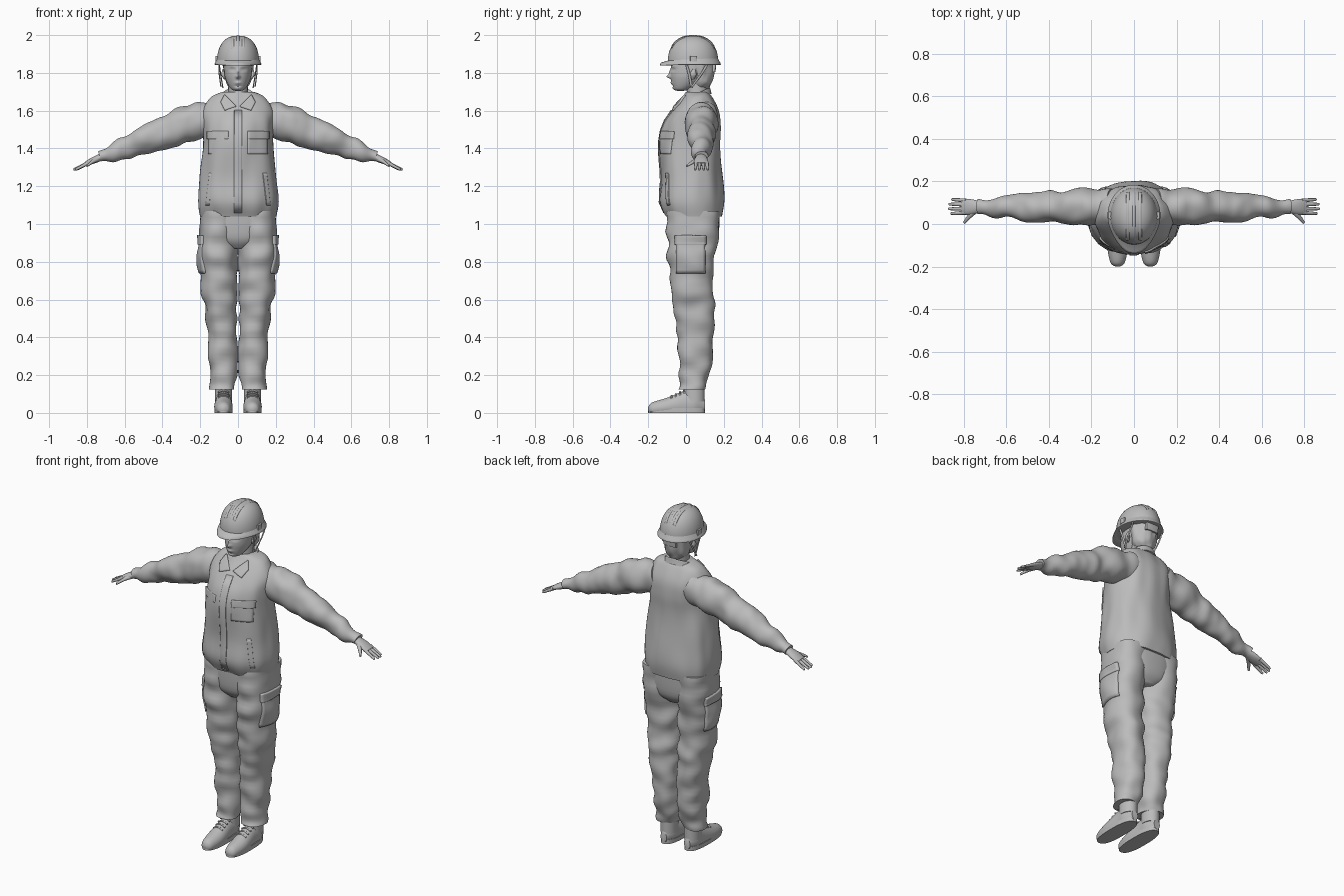
import bpy, bmesh, math
from mathutils import Vector, noise
from mathutils.bvhtree import BVHTree

if "Cube" in bpy.data.objects:
    bpy.data.objects.remove(bpy.data.objects["Cube"], do_unlink=True)

X, Y, Z = Vector((1, 0, 0)), Vector((0, 1, 0)), Vector((0, 0, 1))
SHADE = (.5, .5, .5, 1)
grey = bpy.data.materials.new("plain_grey")
grey.use_nodes = True
grey.diffuse_color = SHADE
grey.node_tree.nodes["Principled BSDF"].inputs["Base Color"].default_value = SHADE


def finish(name, bm, mirror=False, solid=0):
    """Turn the mesh into a smooth object, optionally thickened and mirrored."""
    bmesh.ops.recalc_face_normals(bm, faces=bm.faces)
    mesh = bpy.data.meshes.new(name)
    bm.to_mesh(mesh)
    bm.free()
    mesh.materials.append(grey)
    ob = bpy.data.objects.new(name, mesh)
    bpy.context.collection.objects.link(ob)
    bpy.ops.object.select_all(action="DESELECT")
    ob.select_set(True)
    bpy.context.view_layer.objects.active = ob
    bpy.ops.object.shade_smooth_by_angle(angle=math.radians(50))
    if solid:
        modifier = ob.modifiers.new("thickness", "SOLIDIFY")
        modifier.thickness, modifier.offset = solid, 0
    if mirror:
        ob.modifiers.new("mirror", "MIRROR").use_mirror_merge = False
    return ob


def spline(a, b, c, d, t):
    """Catmull-Rom blend between b and c."""
    return b + t / 2 * (c - a + t * (2 * a - 5 * b + 4 * c - d + t * (3 * b - a - 3 * c + d)))


def rounded(value, power):
    return math.copysign(abs(value) ** (2 / power), value)


def loft(name, rings, u=X, v=Y, segs=24, steps=5, power=2, fold=0, freq=(9, 9, 14),
         mirror=False, shape=None):
    """Skin smooth sections; each ring is x, y, z, radius along u, radius along v."""
    bm = bmesh.new()
    padded = [rings[0], *rings, rings[-1]]
    rows = [[spline(*values, s / steps) for values in zip(*padded[i:i + 4])]
            for i in range(len(rings) - 1) for s in range(steps)]
    rows.append(rings[-1])
    loops = []
    for x, y, z, ru, rv in rows:
        loop = []
        for k in range(segs):
            angle = math.tau * k / segs
            out = u * ru * rounded(math.cos(angle), power) + v * rv * rounded(math.sin(angle), power)
            point = Vector((x, y, z)) + out
            if fold:
                sample = [co * f for co, f in zip(point, freq)]
                point += out.normalized() * fold * noise.noise(sample)
            if shape:
                point = shape(point)
            loop.append(bm.verts.new(point))
        loops.append(loop)
    for low, high in zip(loops, loops[1:]):
        for k in range(segs):
            bm.faces.new((low[k - 1], low[k], high[k], high[k - 1]))
    bm.faces.new(loops[0])
    bm.faces.new(loops[-1])
    return finish(name, bm, mirror)


def tube(name, points, ru, rv, tip=1, **options):
    """Loft a strip through points, tapering toward the tip."""
    last = len(points) - 1
    rings = []
    for i, point in enumerate(points):
        scale = 1 + (tip - 1) * i / last
        rings.append((*point, ru * scale, rv * scale))
    return loft(name, rings, segs=12, **options)


def patch(name, target, corners, along, thick=.01, mirror=False, cuts=10):
    """Lay a cloth panel on a surface by casting rays from the front or the side."""
    mesh = target.data
    tree = BVHTree.FromPolygons([p.co for p in mesh.vertices], [f.vertices for f in mesh.polygons])
    a, b, c, d = [Vector(corner) for corner in corners]
    bm = bmesh.new()
    rows = []
    for i in range(cuts + 1):
        row = []
        for j in range(cuts + 1):
            across, up = a.lerp(b, i / cuts).lerp(d.lerp(c, i / cuts), j / cuts)
            start = X * across - Y if along == Y else X + Y * across
            hit = tree.ray_cast(start + Z * up, along)[0]
            row.append(bm.verts.new(hit) if hit else None)
        rows.append(row)
    for first, second in zip(rows, rows[1:]):
        for j in range(cuts):
            quad = (first[j], second[j], second[j + 1], first[j + 1])
            if all(quad):
                bm.faces.new(quad)
    return finish(name, bm, mirror, thick)


def box(left, right, low, high):
    return [(left, low), (right, low), (right, high), (left, high)]


# Jacket body and its sewn panels
jacket = loft("jacket_body", [
    (0, .04, 1.04, .2, .15), (0, .03, 1.12, .21, .17), (0, .03, 1.25, .2, .16),
    (0, .02, 1.42, .18, .16), (0, .03, 1.52, .18, .15), (0, .05, 1.6, .18, .12),
    (0, .06, 1.67, .14, .08), (0, .06, 1.7, .08, .06)],
    segs=64, power=2.4, fold=.012, freq=(13, 13, 4))
patch("front_placket", jacket, box(-.02, .02, 1.06, 1.6), Y)
patch("chest_pocket", jacket, box(.05, .155, 1.37, 1.47), Y, mirror=True)
patch("chest_pocket_flap", jacket, box(.05, .16, 1.45, 1.49), Y, thick=.015, mirror=True)
patch("side_pocket_welt", jacket, [(.15, 1.1), (.17, 1.1), (.15, 1.27), (.13, 1.27)], Y, mirror=True)
patch("collar_point", jacket, [(.01, 1.62), (.07, 1.6), (.09, 1.64), (.07, 1.68)], Y, thick=.02, mirror=True)
loft("collar", [(0, .045, 1.65, .1, .1), (0, .05, 1.67, .09, .09), (0, .054, 1.69, .08, .08),
                (0, .054, 1.68, .07, .07)], v=Vector((0, .9, .4)), segs=40)

# Sleeves and hands
tilt = Vector((.35, 0, .93))
loft("sleeve", [
    (.1, .08, 1.57, .08, .09), (.25, .08, 1.54, .085, .095), (.4, .08, 1.475, .075, .08),
    (.5, .08, 1.445, .07, .075), (.6, .08, 1.4, .05, .058), (.73, .08, 1.354, .036, .03)],
    u=Y, v=tilt, segs=40, steps=9, fold=.016, freq=(15, 9, 9), mirror=True)
loft("palm", [(.71, .08, 1.36, .024, .02), (.77, .08, 1.335, .037, .017), (.81, .08, 1.317, .034, .01)],
     u=Y, v=tilt, mirror=True)
for i, label in enumerate(("index", "middle", "ring", "little")):
    side = i - 1.4
    base = Vector((.79, .08 + side * .019, 1.325))
    reach = Vector((.083 - .006 * side ** 2, side * .003, -.038))
    tube(label + "_finger", [base, base + reach * .5, base + reach * .9, base + reach],
         .01, .01, tip=.5, u=Y, v=tilt, mirror=True)
tube("thumb", [(.74, .07, 1.345), (.77, .04, 1.33), (.8, .004, 1.307)], .016, .015,
     tip=.4, u=(X + Y).normalized(), v=Z, mirror=True)

# Trousers
loft("trouser_seat", [(0, .04, .87, .05, .09), (0, .04, .93, .17, .13), (0, .04, 1.08, .2, .14)],
     segs=48, power=2.5)
leg = loft("trouser_leg", [
    (.08, .03, .125, .065, .07), (.078, .045, .2, .067, .08), (.082, .05, .38, .08, .09),
    (.09, .046, .55, .085, .11), (.1, .03, .7, .097, .11), (.105, .03, .88, .104, .13),
    (.1, .04, 1.07, .1, .14)],
    segs=40, steps=8, power=2.25, fold=.018, mirror=True)
patch("cargo_pocket", leg, box(-.05, .1, .74, .92), -X, thick=.016, mirror=True)
patch("cargo_pocket_flap", leg, box(-.055, .105, .89, .94), -X, thick=.026, mirror=True)


# Shoes
def flat_bottom(p):
    p.z = max(p.z, .004)
    return p


loft("shoe_sole", [(.077, -.05, z, .048, .15) for z in (0, .025)], segs=36, power=2.5, mirror=True)
loft("shoe_upper", [
    (.077, .1, .04, .02, .03), (.077, .05, .05, .042, .07), (.077, 0, .045, .043, .075),
    (.077, -.1, .03, .049, .05), (.077, -.18, .02, .034, .035), (.077, -.2, .02, .01, .01)],
    u=X, v=Z, segs=28, mirror=True, shape=flat_bottom)
loft("shoe_collar", [(.077, .043, z, .045, .056) for z in (.06, .15)], mirror=True)
for i in range(4):
    middle = Vector((.077, -.01 - .022 * i, .12 - .01 * i))
    drop = Z * .012
    tube("shoe_lace_%d" % (i + 1), [middle - X * .03 - drop, middle, middle + X * .03 - drop],
         .005, .005, u=Y, v=Z, mirror=True)


# Head: features are soft bumps given by x, z, width, height, depth
FEATURES = {
    "nose": (0, 1.78, .01, .01, .02), "bridge": (0, 1.8, .007, .016, .009),
    "socket": (.03, 1.817, .014, .008, -.01), "eyeball": (.03, 1.816, .009, .005, .005),
    "brow": (.03, 1.834, .02, .006, .004), "lips": (0, 1.747, .016, .007, .006),
    "chin_fold": (0, 1.73, .016, .004, -.004), "chin": (0, 1.716, .016, .009, .004)}


def face(p):
    if p.y < 0:
        for x, z, wide, tall, depth in FEATURES.values():
            p.y -= depth * math.exp(-((abs(p.x) - x) / wide) ** 2 - ((p.z - z) / tall) ** 2)
    return p


loft("head", [(0, -.03, 1.704, .01, .01), (0, -.02, 1.715, .037, .045), (0, .01, 1.76, .063, .088),
              (0, .027, 1.81, .073, .108), (0, .03, 1.92, .07, .1)], segs=96, steps=16, shape=face)
loft("neck", [(0, .06, 1.62, .06, .06), (0, .06, 1.7, .052, .056), (0, .065, 1.8, .055, .06)])
loft("hair", [(0, .075, 1.715, .04, .045), (0, .08, 1.76, .068, .06), (0, .08, 1.86, .08, .075)],
     segs=40, steps=9, fold=.008, freq=(40, 40, 15))
loft("ear", [(.07, .035, 1.765, .004, .006), (.078, .037, 1.79, .01, .018), (.078, .042, 1.82, .003, .006)],
     mirror=True)


# Hard hat: shell and ridges share one dome curve
def dome(degrees):
    angle = math.radians(degrees)
    return rounded(math.cos(angle), 2.4), 1.845 + .152 * rounded(math.sin(angle), 2.4)


def peak(p):
    front = min(max(0, -p.y - .02) / .08, 1)
    if math.hypot(p.x / .116, (p.y - .04) / .137) > 1:
        p.y -= .034 * front ** 2
        p.z -= .005 * front
    return p


shell = [dome(step * 9.9) for step in range(10)]
loft("helmet_shell", [(0, .037, z, .112 * r, .134 * r) for r, z in shell], segs=48, steps=3)
loft("helmet_brim", [(0, .04, z, .11 + grow, .13 + grow) for z, grow in
                     ((1.875, 0), (1.86, .008), (1.85, .013), (1.843, .012), (1.847, -.01))],
     segs=64, steps=3, shape=peak)
crest = [dome(angle) for angle in range(35, 150, 10)]
for label, side in (("left", 1), ("middle", 0), ("right", -1)):
    tube("helmet_ridge_" + label, [(side * .028, .037 - .134 * r, z - .005 - .004 * abs(side)) for r, z in crest],
         .009, .008, u=X, v=Z)
tube("helmet_side_clip", [(.112, .04, 1.86), (.112, .04, 1.89)], .008, .018, power=5, mirror=True)
tube("helmet_rear_adjuster", [(0, .145, 1.805), (0, .15, 1.85)], .042, .011, power=4)
tube("chin_strap_front", [(.1, 0, 1.85), (.093, .015, 1.8), (.08, .03, 1.72)], .003, .007, mirror=True)
tube("chin_strap_rear", [(.1, .115, 1.85), (.1, .085, 1.8), (.09, .03, 1.725)], .003, .007, mirror=True)
